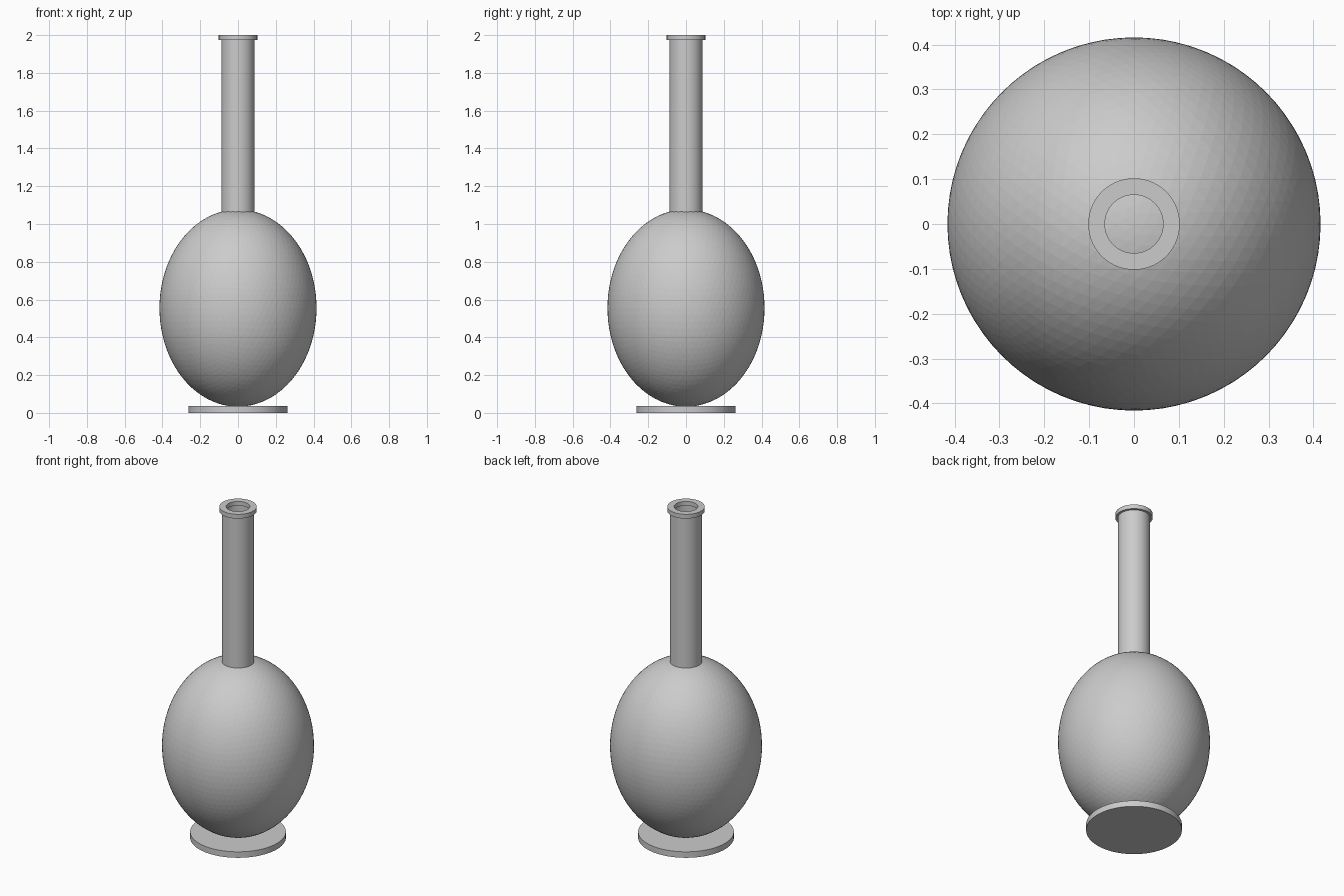
import bpy, bmesh, math

if "Cube" in bpy.data.objects:
    bpy.data.objects.remove(bpy.data.objects["Cube"])

SEGS = 96

def lathe(name, profile, closed_loop):
    """Revolve an (r, z) profile around z; points with r = 0 become poles."""
    bm = bmesh.new()
    rings = []
    for r, z in profile:
        if r == 0:
            rings.append([bm.verts.new((0, 0, z))] * SEGS)
        else:
            rings.append([bm.verts.new((r * math.cos(2 * math.pi * i / SEGS),
                                        r * math.sin(2 * math.pi * i / SEGS), z))
                          for i in range(SEGS)])
    pairs = list(zip(rings, rings[1:]))
    if closed_loop:
        pairs.append((rings[-1], rings[0]))
    for a, b in pairs:
        for i in range(SEGS):
            j = (i + 1) % SEGS
            quad = list(dict.fromkeys((a[i], a[j], b[j], b[i])))
            bm.faces.new(quad)
    bmesh.ops.recalc_face_normals(bm, faces=bm.faces[:])
    me = bpy.data.meshes.new(name)
    bm.to_mesh(me)
    bm.free()
    ob = bpy.data.objects.new(name, me)
    bpy.context.collection.objects.link(ob)
    bpy.ops.object.select_all(action='DESELECT')
    ob.select_set(True)
    bpy.context.view_layer.objects.active = ob
    bpy.ops.object.shade_smooth_by_angle(angle=math.radians(30))
    return ob

# Flat foot disc
lathe("foot", [(0, 0), (0.262, 0), (0.262, 0.036), (0, 0.036)], False)

# Egg-shaped body, finely faceted
bpy.ops.mesh.primitive_ico_sphere_add(subdivisions=5, radius=1, location=(0, 0, 0.555))
body = bpy.context.object
body.name = "body"
body.scale = (0.416, 0.416, 0.522)
bpy.ops.object.transform_apply(location=False, rotation=False, scale=True)

# Hollow neck tube
lathe("neck", [(0.088, 1.05), (0.088, 1.976), (0.076, 1.976), (0.076, 1.05)], True)

# Lip ring around the opening
lathe("lip", [(0.102, 1.974), (0.102, 2.0), (0.065, 2.0), (0.065, 1.974)], True)
